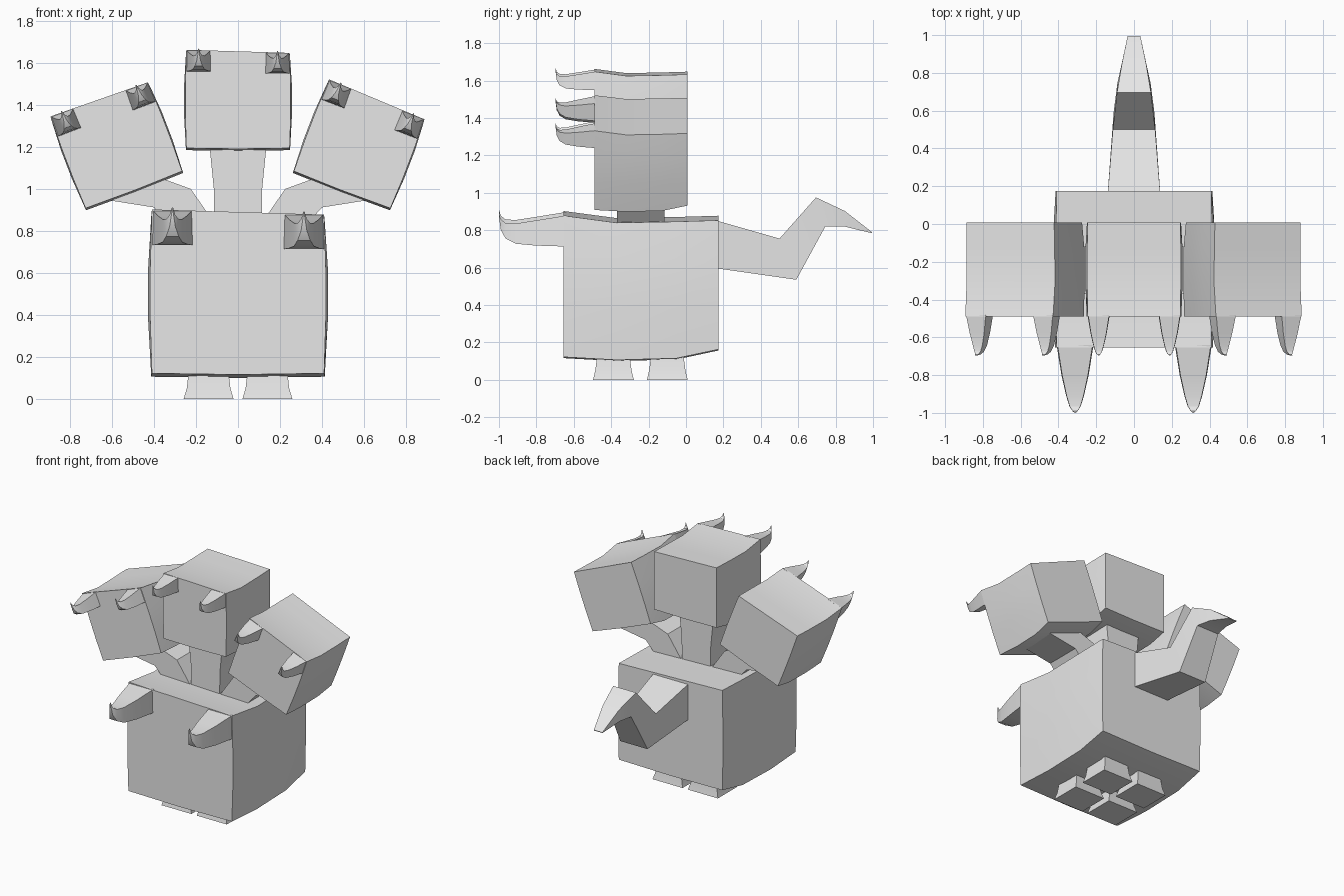
import bpy, bmesh, math
from mathutils import Matrix, Vector

cube = bpy.data.objects.get("Cube")
if cube:
    bpy.data.objects.remove(cube, do_unlink=True)

grey = bpy.data.materials.new("light grey")
grey.use_nodes = True
grey.diffuse_color = (0.8, 0.8, 0.8, 1)
grey.node_tree.nodes["Principled BSDF"].inputs["Base Color"].default_value = (0.8, 0.8, 0.8, 1)

PIVOT = Vector((0, -0.2425, 0.5))   # centre of the body block


def loft(name, rings, matrix=Matrix()):
    """Skin a list of equal-sized point rings and cap both ends."""
    bm = bmesh.new()
    rows = [[bm.verts.new(matrix @ Vector(p)) for p in ring] for ring in rings]
    n = len(rows[0])
    for a, b in zip(rows, rows[1:]):
        for i in range(n):
            j = (i + 1) % n
            bm.faces.new((a[i], a[j], b[j], b[i]))
    bm.faces.new(rows[0])
    bm.faces.new(rows[-1])
    bmesh.ops.recalc_face_normals(bm, faces=bm.faces)
    mesh = bpy.data.meshes.new(name)
    bm.to_mesh(mesh)
    bm.free()
    mesh.materials.append(grey)
    obj = bpy.data.objects.new(name, mesh)
    bpy.context.collection.objects.link(obj)
    bpy.ops.object.select_all(action='DESELECT')
    obj.select_set(True)
    bpy.context.view_layer.objects.active = obj
    bpy.ops.object.shade_smooth_by_angle(angle=math.radians(30))
    return obj


def placed(centre, scale, roll):
    """Transform from body space to a scaled, rolled copy."""
    return (Matrix.Translation(centre) @ Matrix.Rotation(roll, 4, 'Y')
            @ Matrix.Scale(scale, 4) @ Matrix.Translation(-PIVOT))


def lean(x):
    return -0.03 * x     # the top edge drops slightly towards +x


def horned_block(name, matrix):
    # Slightly swollen block: y, half width, bulge, bottom, top
    rings = []
    for y, w, bulge, low, high in ((-0.655, 0.41, 0.008, 0.122, 0.89),
                                   (-0.37, 0.413, 0.015, 0.106, 0.852),
                                   (-0.05, 0.413, 0.015, 0.115, 0.858),
                                   (0.175, 0.41, 0.005, 0.163, 0.865)):
        right = [(w, low), (w + bulge, 0.38), (w + bulge, 0.62), (w, high)]
        left = [(-x, z) for x, z in reversed(right)]
        rings.append([(x, y, z + (lean(x) if z == high else 0))
                      for x, z in right + [(0, high)] + left + [(0, low - 0.006)]])
    loft(name, rings, matrix)

    # Horns curling up at the tip: y, half width, bottom, top
    for side, x in (("right", -0.312), ("left", 0.314)):
        rings = []
        for y, w, low, high in ((-0.64, 0.098, 0.722, 0.888),
                                (-0.80, 0.072, 0.727, 0.862),
                                (-0.91, 0.047, 0.737, 0.845),
                                (-0.965, 0.03, 0.765, 0.848),
                                (-0.99, 0.014, 0.81, 0.867),
                                (-1.0, 0.003, 0.88, 0.902)):
            low, high = low + lean(x), high + lean(x)
            rings.append([(x - w, y, low), (x + w, y, low),
                          (x + w * 0.95, y, high), (x - w * 0.95, y, high)])
        loft(f"{name}_{side}_horn", rings, matrix)


# Body and three heads share one shape
horned_block("body", Matrix())
horned_block("middle_head", placed((0, PIVOT.y, 1.421), 0.6, 0))
for side, s in (("right", -1), ("left", 1)):
    horned_block(f"{side}_head",
                 placed((s * 0.577, PIVOT.y, 1.208), 0.6, s * math.radians(21)))

# Middle neck
loft("middle_neck", [[(x * w, PIVOT.y + y * 0.127, z)
                      for x, y in ((-1, -1), (1, -1), (1, 1), (-1, 1))]
                     for z, w in ((0.8, 0.113), (1.0, 0.115), (1.23, 0.138))])

# Side necks: bent strips given as outer and inner edge points
for side, s in (("right", -1), ("left", 1)):
    rings = []
    for outer, inner in (((0.30, 0.8), (0.10, 0.82)),
                         ((0.40, 0.912), (0.225, 1.0)),
                         ((0.64, 0.95), (0.39, 1.06))):
        rings.append([(s * x, PIVOT.y + d, z) for d in (-0.127, 0.127)
                      for x, z in ((outer, inner) if d < 0 else (inner, outer))])
    loft(f"{side}_neck", rings)

# Tail: top point, bottom point, half widths
rings = []
for (ty, tz), (by, bz), tw, bw in (((0.15, 0.855), (0.15, 0.598), 0.14, 0.14),
                                   ((0.50, 0.755), (0.59, 0.535), 0.112, 0.108),
                                   ((0.695, 0.975), (0.745, 0.82), 0.09, 0.088),
                                   ((0.85, 0.902), (0.845, 0.82), 0.064, 0.066),
                                   ((0.995, 0.789), (0.993, 0.784), 0.034, 0.034)):
    rings.append([(-bw, by, bz), (bw, by, bz), (tw, ty, tz), (-tw, ty, tz)])
loft("tail", rings)

# Four flared feet
for end, yc in (("front", -0.388), ("back", -0.1)):
    for side, s in (("right", -1), ("left", 1)):
        rings = []
        for z, wx, wy in ((0.0, 0.119, 0.109), (0.05, 0.104, 0.097), (0.15, 0.092, 0.084)):
            rings.append([(s * 0.14 + x * wx, yc + y * wy, z)
                          for x, y in ((-1, -1), (1, -1), (1, 1), (-1, 1))])
        loft(f"{end}_{side}_foot", rings)
